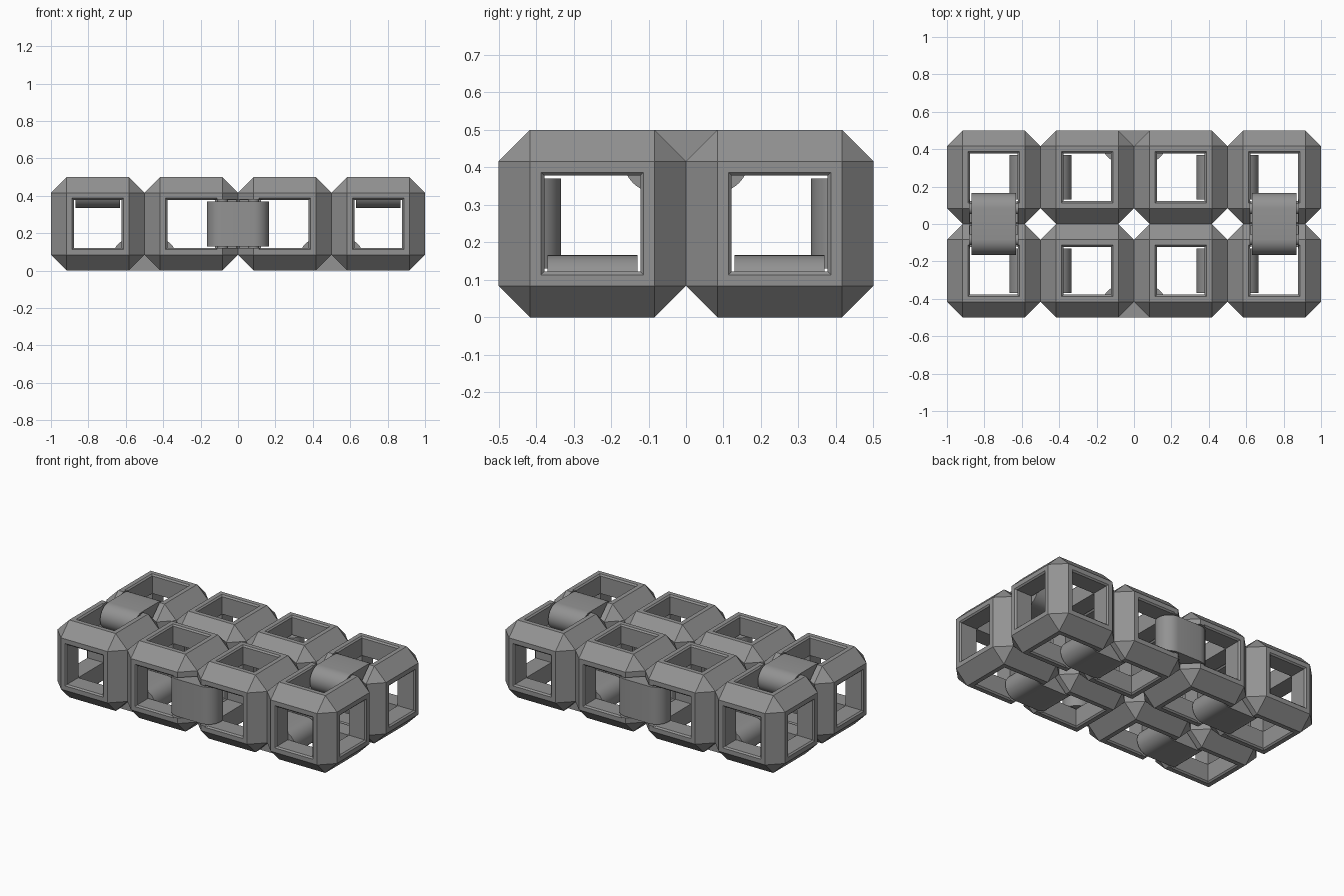
import bpy, bmesh, math
from mathutils import Vector, Matrix

if "Cube" in bpy.data.objects:
    bpy.data.objects.remove(bpy.data.objects["Cube"])

HALF, CHAMFER = 0.25, 0.084      # cell half size and edge chamfer
HOLE, RIM = 0.128, 0.009         # window half size and its bevelled rim
R = 0.083                        # link radius = pin inset from the cell edges
LINK_HALF = 0.12                 # half width of a link

grey = bpy.data.materials.new("plain grey")
grey.diffuse_color = (0.29, 0.29, 0.29, 1)
grey.use_nodes = True
grey.node_tree.nodes["Principled BSDF"].inputs["Base Color"].default_value = grey.diffuse_color


def make(name, bm, helper=False):
    bmesh.ops.recalc_face_normals(bm, faces=bm.faces[:])
    me = bpy.data.meshes.new(name)
    bm.to_mesh(me)
    bm.free()
    me.materials.append(grey)
    ob = bpy.data.objects.new(name, me)
    bpy.context.collection.objects.link(ob)
    ob.hide_render = helper
    return ob


def cut(ob, cutters):
    for c in cutters:
        m = ob.modifiers.new("cut", 'BOOLEAN')
        m.operation, m.solver, m.object = 'DIFFERENCE', 'EXACT', c
    bpy.context.view_layer.update()
    dg = bpy.context.evaluated_depsgraph_get()
    me = bpy.data.meshes.new_from_object(ob.evaluated_get(dg))
    ob.modifiers.clear()
    ob.data = me
    for c in cutters:
        bpy.data.objects.remove(c)


def window_cutter():
    # six-armed void with flared mouths
    bm = bmesh.new()
    bmesh.ops.create_cube(bm, size=2 * HOLE)
    arms = bm.faces[:]
    flare = 0.02
    for dist, side in ((HALF - RIM, HOLE), (HALF + flare, HOLE + RIM + flare)):
        bmesh.ops.inset_individual(bm, faces=arms, thickness=0, depth=0)
        for f in arms:
            c = f.calc_center_median()
            n = c.normalized()
            for v in f.verts:
                v.co = n * dist + (v.co - c) * (side / abs(max(v.co - c, key=abs)))
    return make("window_cutter", bm, True)


def box(center, size):
    bm = bmesh.new()
    bmesh.ops.create_cube(bm, size=1, matrix=Matrix.Translation(center) @ Matrix.Diagonal((*size, 1)))
    return make("notch_cutter", bm, True)


# Links: (edge point between two cells, span direction, pin axis, outward direction)
X, Y, Z = Vector((1, 0, 0)), Vector((0, 1, 0)), Vector((0, 0, 1))
links = []
for s in (-1, 1):
    links.append((Vector((0.75 * s, 0, 0.5)), Y, X, Z))
    links.append((Vector((0, 0.5 * s, 0.25)), X, Z, Y * s))
    for t in (-1, 1):
        links.append((Vector((0.5 * s, 0.25 * t, 0)), X, Y, -Z))

# Cell template: chamfered cube with a square window in each face
bm = bmesh.new()
bmesh.ops.create_cube(bm, size=2 * HALF)
bmesh.ops.bevel(bm, geom=bm.edges[:], offset=CHAMFER, offset_type='OFFSET',
                segments=1, profile=0.5, affect='EDGES')
template = make("cell_template", bm)
cut(template, [window_cutter()])

# Eight cells, each notched where its two links pass through an edge beam
for x in (-0.75, -0.25, 0.25, 0.75):
    for y in (-0.25, 0.25):
        centre = Vector((x, y, 0.25))
        cell = bpy.data.objects.new("cell_frame", template.data.copy())
        bpy.context.collection.objects.link(cell)
        cell.data.transform(Matrix.Translation(centre))
        notches = []
        for p, span, axis, out in links:
            if (p - centre).length < 0.36:
                size = [0.26 * abs(span[i]) + 0.26 * abs(axis[i]) + 0.26 * abs(out[i]) for i in range(3)]
                notches.append(box(p, size))
        cut(cell, notches)
bpy.data.objects.remove(template)

# Rounded links with a pin at each end
for p, span, axis, out in links:
    mid = p - out * R
    bm = bmesh.new()
    ring = []
    for side in (1, -1):
        for k in range(17):
            a = math.pi * (k / 16 - 0.5)
            ring.append(mid + span * side * (R + R * math.cos(a)) + out * side * R * math.sin(a))
    base = bm.faces.new([bm.verts.new(v - axis * LINK_HALF) for v in ring])
    ext = bmesh.ops.extrude_face_region(bm, geom=[base], use_keep_orig=True)
    bmesh.ops.translate(bm, vec=axis * 2 * LINK_HALF,
                        verts=[g for g in ext["geom"] if isinstance(g, bmesh.types.BMVert)])
    parts = [make("hinge_link", bm)]
    for side in (-1, 1):
        bm = bmesh.new()
        mat = Matrix.Translation(mid + span * side * R) @ axis.to_track_quat('Z', 'Y').to_matrix().to_4x4()
        bmesh.ops.create_cone(bm, cap_ends=True, segments=20, radius1=0.03, radius2=0.03,
                              depth=0.28, matrix=mat)
        parts.append(make("hinge_pin", bm))
    for ob in parts:
        bpy.ops.object.select_all(action='DESELECT')
        ob.select_set(True)
        bpy.context.view_layer.objects.active = ob
        bpy.ops.object.shade_smooth_by_angle(angle=math.radians(35))
